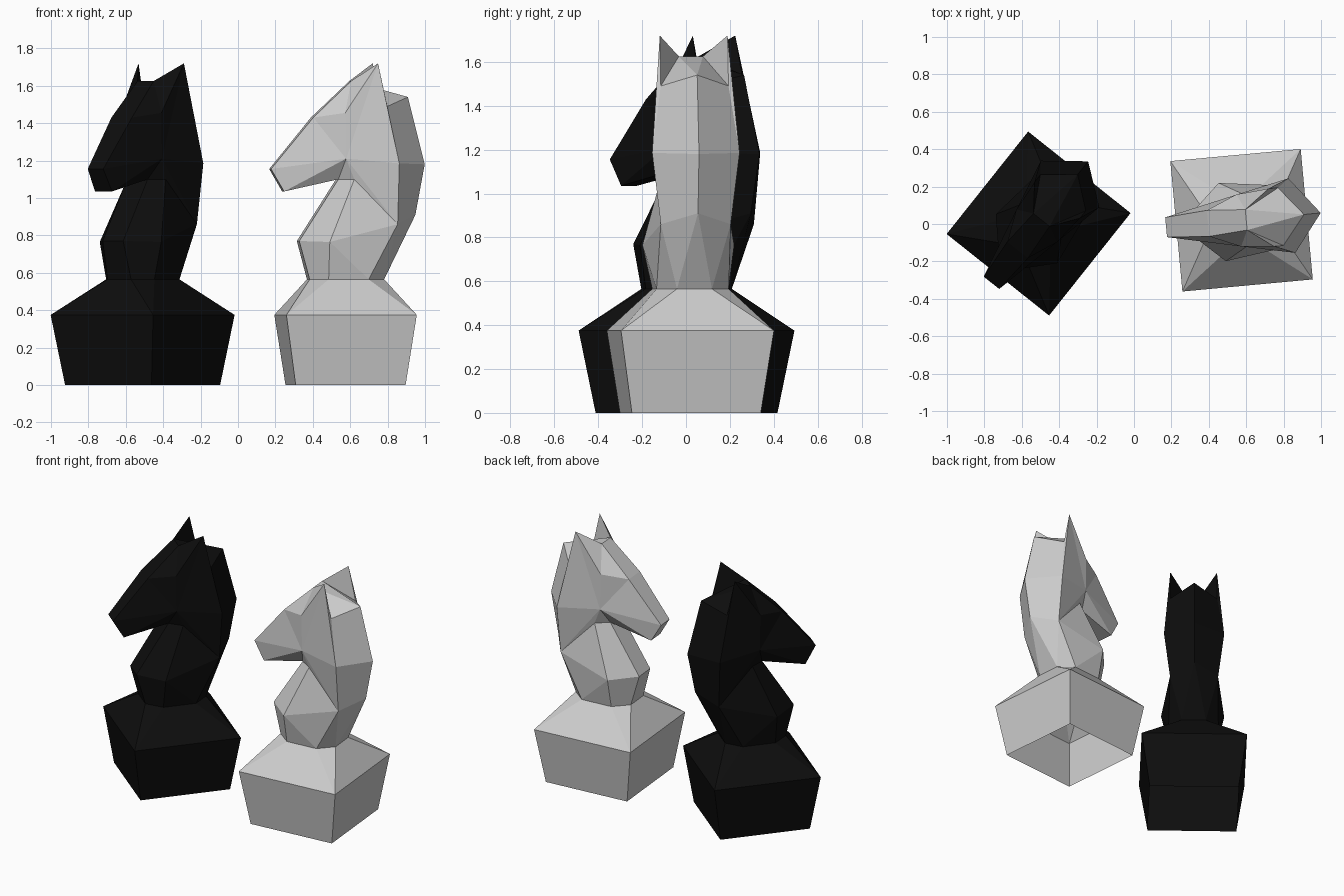
import bpy, bmesh, math

if "Cube" in bpy.data.objects:
    bpy.data.objects.remove(bpy.data.objects["Cube"])

# Half-side control points in local space, nose towards -x: (x, half width, z)
P = {
    # octagonal collar
    "collar_f": (-.20, .08, .565), "collar_fs": (-.106, .165, .565),
    "collar_bs": (.109, .165, .565), "collar_b": (.20, .08, .565),
    # neck
    "chest": (-.255, .07, .77), "shoulder": (-.104, .21, .765),
    "nape_s1": (.265, .16, .86), "nape_s2": (.27, .20, 1.185), "nape_s3": (.21, .155, 1.49),
    "ridge1": (.375, 0, .91), "ridge2": (.425, 0, 1.18), "ridge3": (.335, 0, 1.54),
    "throat": (-.045, .07, 1.10), "throat_s": (.035, .13, 1.10),
    # head
    "jaw": (-.01, .14, 1.21), "brow": (-.015, .14, 1.455),
    "ear": (.16, .155, 1.72), "forehead": (.025, .055, 1.625),
    "bridge": (-.18, .07, 1.43), "nose": (-.405, .053, 1.155), "mouth": (-.335, .058, 1.035),
    # plinth
    "foot_f": (-.295, .295, 0), "foot_b": (.295, .295, 0),
    "rim_f": (-.35, .35, .375), "rim_b": (.35, .35, .375),
}

# Faces repeated on both sides, then pairs bridged across the middle
HORSE_SIDES = [
    "collar_f collar_fs shoulder chest", "collar_fs collar_bs shoulder",
    "collar_bs nape_s1 shoulder", "collar_bs collar_b nape_s1",
    "collar_b ridge1 nape_s1", "nape_s1 ridge1 ridge2 nape_s2",
    "nape_s2 ridge2 ridge3 nape_s3", "shoulder nape_s1 throat_s",
    "chest shoulder throat_s throat", "throat throat_s jaw",
    "throat_s nape_s1 jaw", "nape_s1 nape_s2 jaw", "mouth throat jaw",
    "nose mouth jaw", "nose jaw bridge", "bridge jaw brow",
    "bridge brow forehead", "brow ear forehead", "brow jaw ear",
    "jaw nape_s2 ear", "nape_s2 nape_s3 ear", "forehead ear nape_s3",
    "forehead nape_s3 ridge3",
]
HORSE_MIDDLE = ["collar_f chest", "chest throat", "throat mouth", "mouth nose",
                "nose bridge", "bridge forehead", "forehead ridge3", "ridge1 collar_b"]
BASE_SIDES = ["foot_f foot_b rim_b rim_f", "rim_f rim_b collar_bs collar_fs",
              "rim_f collar_fs collar_f", "rim_b collar_b collar_bs"]
BASE_MIDDLE = ["foot_f rim_f", "foot_b rim_b", "rim_f collar_f", "rim_b collar_b"]


def build(name, sides, middle, location, angle, material):
    bm = bmesh.new()
    verts = {}

    def v(key, s):
        x, y, z = P[key]
        k = (key, s if y else 0)
        if k not in verts:
            verts[k] = bm.verts.new((x, s * y, z))
        return verts[k]

    for face in sides:
        keys = face.split()
        bm.faces.new([v(k, -1) for k in keys])
        bm.faces.new([v(k, 1) for k in reversed(keys)])
    for pair in middle:
        a, b = pair.split()
        loop = [v(a, 1), v(a, -1), v(b, -1), v(b, 1)]
        bm.faces.new(list(dict.fromkeys(loop)))
    bmesh.ops.recalc_face_normals(bm, faces=bm.faces)
    mesh = bpy.data.meshes.new(name)
    bm.to_mesh(mesh)
    bm.free()
    obj = bpy.data.objects.new(name, mesh)
    obj.location = location
    obj.rotation_euler.z = math.radians(angle)
    if material:
        mesh.materials.append(material)
    bpy.context.collection.objects.link(obj)


black = bpy.data.materials.new("black")
black.diffuse_color = (.004, .004, .004, 1)
black.use_nodes = True
black.node_tree.nodes["Principled BSDF"].inputs["Base Color"].default_value = black.diffuse_color

# Two chess pieces, each a horse head on an open-bottomed square base
for color, loc, angle, mat in (("light", (.575, .02, 0), 5.3, None),
                               ("dark", (-.51, .0025, 0), 51.5, black)):
    build(color + "_horse_head", HORSE_SIDES, HORSE_MIDDLE, loc, angle, mat)
    build(color + "_base", BASE_SIDES, BASE_MIDDLE, loc, angle, mat)
